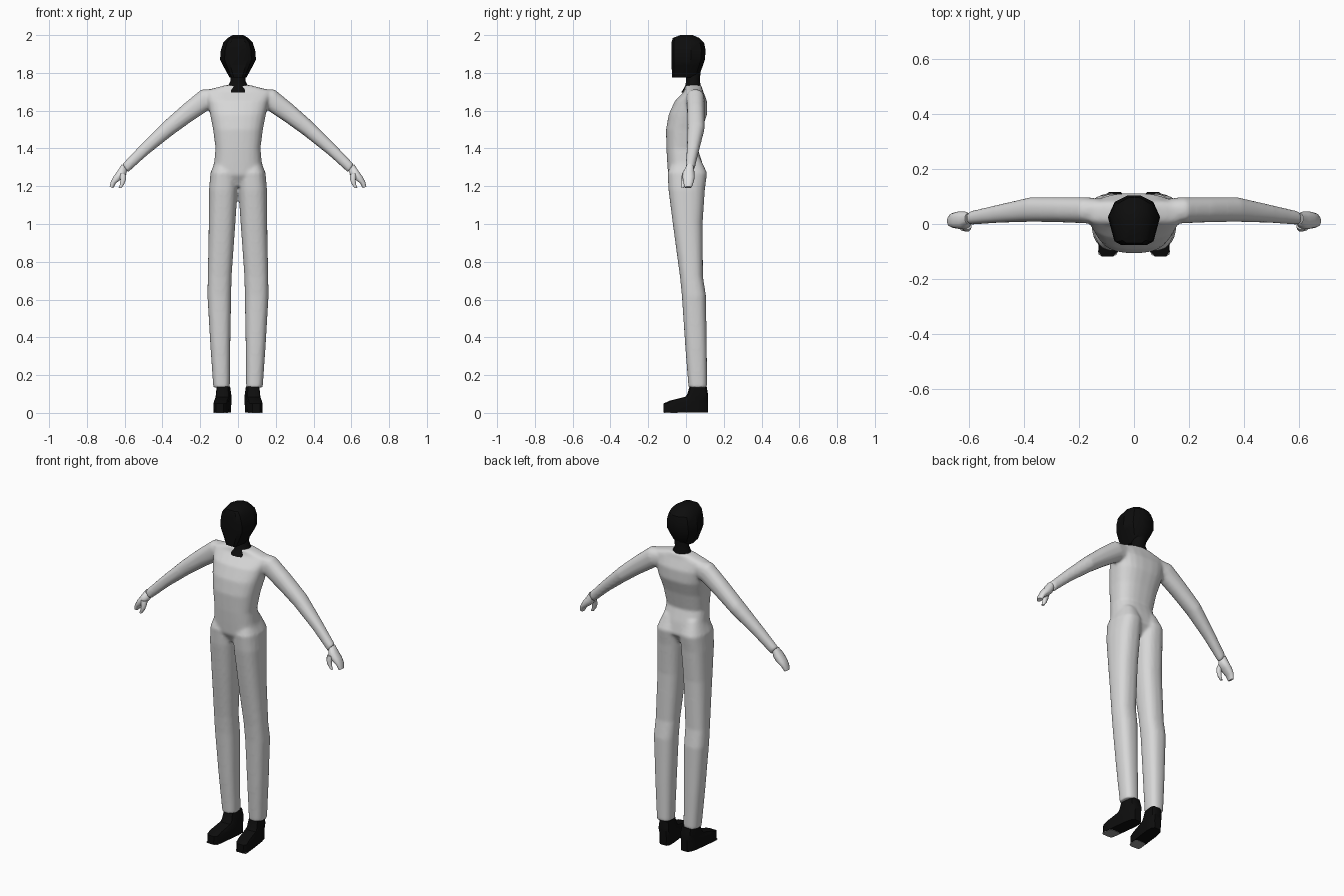
import bpy, bmesh, math

if "Cube" in bpy.data.objects:
    bpy.data.objects.remove(bpy.data.objects["Cube"])


def colour(name, v):
    m = bpy.data.materials.new(name)
    m.diffuse_color = (v, v, v, 1)
    m.use_nodes = True
    m.node_tree.nodes["Principled BSDF"].inputs["Base Color"].default_value = m.diffuse_color
    return m


SUIT = colour("light grey suit", 0.68)
SKIN = colour("pale hands", 0.75)
BLACK = colour("black", 0.004)
SOLE = colour("grey sole", 0.3)


def rounded(n, power):
    """Unit superellipse outline."""
    pts = []
    for i in range(n):
        a = 2 * math.pi * (i + 0.5) / n
        c, s = math.cos(a), math.sin(a)
        pts.append((math.copysign(abs(c) ** (2 / power), c),
                    math.copysign(abs(s) ** (2 / power), s)))
    return pts


def loft(bm, rings, outline, side=1, shear=0):
    """Skin rings; each is (x1, z1, x2, z2, y_front, y_back)."""
    loops = []
    for x1, z1, x2, z2, y0, y1 in rings:
        loop = []
        for u, v in outline:
            y = (y0 + y1) / 2 + v * (y1 - y0) / 2
            x = (x1 + x2) / 2 + u * (x2 - x1) / 2 + shear * y
            z = (z1 + z2) / 2 + u * (z2 - z1) / 2
            loop.append(bm.verts.new((side * x, y, z)))
        loops.append(loop)
    n = len(outline)
    for a, b in zip(loops, loops[1:]):
        for i in range(n):
            j = (i + 1) % n
            bm.faces.new((a[i], a[j], b[j], b[i]))
    bm.faces.new(loops[0])
    bm.faces.new(loops[-1])


def flat(z, x1, x2, y0, y1):
    return (x1, z, x2, z, y0, y1)


def finish(bm, name, mat, angle=40):
    bmesh.ops.recalc_face_normals(bm, faces=bm.faces)
    me = bpy.data.meshes.new(name)
    bm.to_mesh(me)
    bm.free()
    me.materials.append(mat)
    ob = bpy.data.objects.new(name, me)
    bpy.context.collection.objects.link(ob)
    bpy.ops.object.select_all(action='DESELECT')
    ob.select_set(True)
    bpy.context.view_layer.objects.active = ob
    bpy.ops.object.shade_smooth_by_angle(angle=math.radians(angle))
    return ob


# Suit: torso, legs and sleeves blended into one skin
bm = bmesh.new()
torso = [(1.20, .10, -.06, .06), (1.26, .142, -.095, .10), (1.33, .126, -.10, .085),
         (1.40, .119, -.104, .062), (1.50, .132, -.106, .085), (1.58, .148, -.092, .112),
         (1.65, .162, -.06, .112), (1.705, .18, -.008, .09), (1.735, .065, -.002, .082)]
loft(bm, [flat(z, -x, x, a, b) for z, x, a, b in torso], rounded(24, 2.6))
legs = [(.135, .043, .131, .013, .112), (.35, .041, .146, -.004, .11),
        (.62, .036, .162, -.022, .106), (.72, .034, .16, -.032, .09),
        (1.0, .014, .155, -.07, .088), (1.18, .002, .154, -.093, .10),
        (1.27, .003, .146, -.098, .112), (1.35, .02, .115, -.07, .075)]
sleeve = [(.09, 1.62, .10, 1.718, .005, .088), (.152, 1.605, .195, 1.712, .002, .098),
          (.25, 1.54, .292, 1.632, .006, .098), (.35, 1.468, .395, 1.54, .008, .098),
          (.48, 1.365, .51, 1.425, .004, .07), (.583, 1.272, .612, 1.318, -.003, .046)]
for s in (1, -1):
    loft(bm, [flat(*r) for r in legs], rounded(20, 2.5), s)
    loft(bm, sleeve, rounded(16, 2.3), s)
suit = finish(bm, "suit", SUIT)
blend = suit.modifiers.new("blend", 'REMESH')
blend.mode = 'VOXEL'
blend.voxel_size = 0.008
blend.use_smooth_shade = True
relax = suit.modifiers.new("relax", 'SMOOTH')
relax.factor = 0.5
relax.iterations = 6

# Head with a flat face, and neck
half = [(.5, -1), (.75, -.85), (1, .15), (.75, .75), (.25, 1)]
outline = half + [(-x, y) for x, y in reversed(half)]
bm = bmesh.new()
head = [(1.775, .045, -.074, .05), (1.80, .058, -.075, .075), (1.84, .08, -.076, .09),
        (1.87, .095, -.076, .10), (1.92, .091, -.077, .104), (1.96, .078, -.077, .096),
        (1.985, .055, -.07, .07), (2.0, .028, -.03, .035)]
loft(bm, [flat(z, -x, x, a, b) for z, x, a, b in head], outline)
finish(bm, "head", BLACK, 30)
bm = bmesh.new()
neck = [(1.695, .065, -.028, .08), (1.73, .055, -.006, .08),
        (1.76, .04, 0, .074), (1.82, .042, 0, .08)]
loft(bm, [flat(z, -x, x, a, b) for z, x, a, b in neck], rounded(12, 2))
finish(bm, "neck", BLACK)

# Hands and shoes on both sides
palm = [(.586, 1.285, .615, 1.318, 0, .04), (.592, 1.262, .638, 1.282, -.018, .045),
        (.612, 1.24, .66, 1.252, -.018, .046), (.645, 1.217, .674, 1.225, -.014, .04),
        (.66, 1.19, .68, 1.198, -.008, .03)]
thumb = [(.59, 1.262, .63, 1.268, -.022, .01), (.592, 1.235, .624, 1.235, -.028, -.002),
         (.602, 1.21, .625, 1.21, -.027, -.006), (.617, 1.19, .634, 1.19, -.024, -.01)]
shoe = [(.002, .043, .122, -.12, .118), (.05, .042, .123, -.12, .118),
        (.064, .043, .122, -.09, .118), (.085, .045, .122, -.005, .118),
        (.10, .046, .122, .006, .117), (.14, .052, .118, .018, .11)]
for s, tag in ((1, "left"), (-1, "right")):
    bm = bmesh.new()
    loft(bm, palm, rounded(10, 2.4), s)
    loft(bm, thumb, rounded(8, 2), s)
    finish(bm, tag + "_hand", SKIN, 60)
    bm = bmesh.new()
    loft(bm, [flat(*r) for r in shoe], rounded(12, 4), s, -.12)
    finish(bm, tag + "_shoe", BLACK, 35)
    bm = bmesh.new()
    loft(bm, [flat(z, .046, .119, -.117, -.045) for z in (0, .004)],
         rounded(12, 5), s, -.12)
    finish(bm, tag + "_toe_sole", SOLE)
